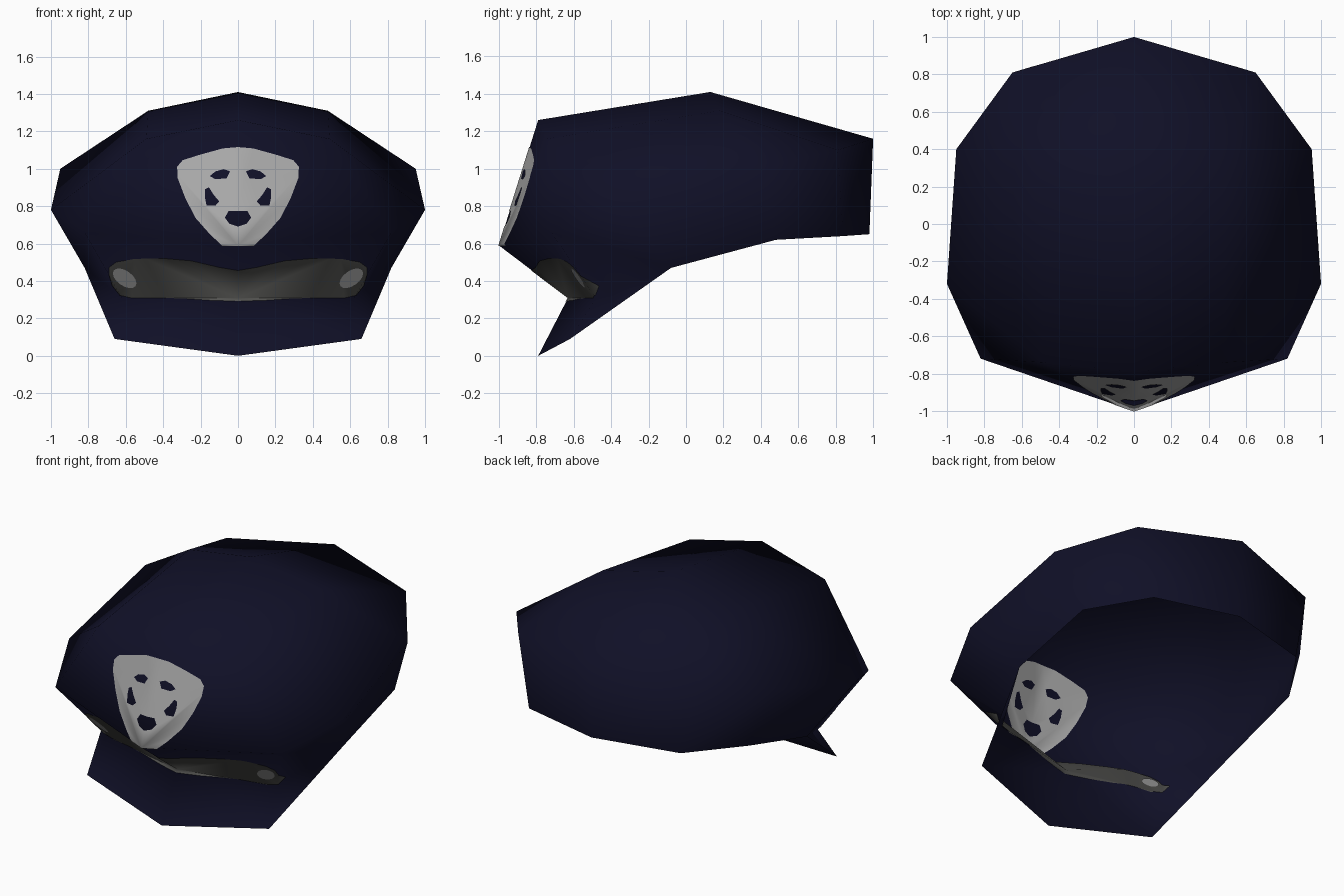
import bpy, bmesh, math
from mathutils import Vector
from mathutils.geometry import delaunay_2d_cdt

if "Cube" in bpy.data.objects:
    bpy.data.objects.remove(bpy.data.objects["Cube"])


def material(name, rgb):
    m = bpy.data.materials.new(name)
    m.diffuse_color = (*rgb, 1)
    m.use_nodes = True
    m.node_tree.nodes["Principled BSDF"].inputs["Base Color"].default_value = m.diffuse_color
    return m


NAVY = material("navy cloth", (0.005, 0.005, 0.02))
SILVER = material("silver metal", (0.40, 0.40, 0.40))
GREY = material("dark grey strap", (0.085, 0.085, 0.08))

# Key points of the right half of the cap
P = {
    # widest crown ring, front to back
    "A0": (0, -1, .59), "A1": (.82, -.72, .66), "A2": (1, -.32, .78),
    "A3": (.95, .40, 1.0), "A4": (.65, .81, 1.10), "A5": (0, 1, 1.16),
    # crown top
    "T0": (0, -.79, 1.26), "T1": (.49, -.74, 1.16),
    "T2": (.48, .18, 1.31), "T3": (0, .13, 1.41),
    # lower rim, front to back
    "R0": (0, -.63, .31), "R1": (.62, -.48, .31), "R2": (.82, -.08, .47),
    "R3": (.80, .48, .62), "R4": (.55, .84, .64), "R5": (0, .98, .65),
    # peak
    "V0": (0, -.79, 0), "V1": (.66, -.62, .09),
}
FRONT = ["A0 T1 T0", "A0 A1 T1", "A0 R0 A1", "R0 R1 A1", "R0 V0 V1",
         "R0 V1 R1", "V1 R2 R1", "A1 R1 R2", "A1 R2 A2"]
REST = ["A1 A2 T1", "A2 A3 T2 T1", "A3 A4 T2", "A4 A5 T3 T2", "T0 T1 T2 T3",
        "A2 R2 R3 A3", "A3 R3 R4 A4", "A4 R4 R5 A5"]


def make_object(name, bm, mat):
    for f in bm.faces:
        f.smooth = True
    me = bpy.data.meshes.new(name)
    bm.to_mesh(me)
    bm.free()
    me.materials.append(mat)
    ob = bpy.data.objects.new(name, me)
    bpy.context.collection.objects.link(ob)
    mirror = ob.modifiers.new("mirror", 'MIRROR')
    mirror.merge_threshold = 0.0005
    return ob


# Cap shell: crown, band and peak as one open sheet
bm = bmesh.new()
bv = {k: bm.verts.new(c) for k, c in P.items()}
for names in FRONT + REST:
    bm.faces.new([bv[n] for n in names.split()])
bmesh.ops.recalc_face_normals(bm, faces=bm.faces)
bm.normal_update()
if max(bm.faces, key=lambda f: f.calc_center_median().z).normal.z < 0:
    bmesh.ops.reverse_faces(bm, faces=bm.faces)
make_object("cap_shell", bm, NAVY)


# Helpers that lay flat outlines (x, z) onto the front of the cap
TRIS = [[Vector(P[n]) for n in t.split()] for t in FRONT]


def surface_y(x, z):
    best = None
    for a, b, c in TRIS:
        d = (b.x - a.x) * (c.z - a.z) - (c.x - a.x) * (b.z - a.z)
        u = ((x - a.x) * (c.z - a.z) - (c.x - a.x) * (z - a.z)) / d
        v = ((b.x - a.x) * (z - a.z) - (x - a.x) * (b.z - a.z)) / d
        m = min(u, v, 1 - u - v)
        if best is None or m > best[0]:
            best = (m, a.y + u * (b.y - a.y) + v * (c.y - a.y))
    return best[1]


def inside(p, loop):
    hit = False
    for (x1, z1), (x2, z2) in zip(loop, loop[1:] + loop[:1]):
        if (z1 > p[1]) != (z2 > p[1]) and p[0] < x1 + (p[1] - z1) / (z2 - z1) * (x2 - x1):
            hit = not hit
    return hit


def plate(name, mat, outline, holes=(), gap=0.003):
    pts, edges = [], []
    cap_loops = [[(v.x, v.z) for v in t] for t in TRIS]
    for loop in [outline, *holes, *cap_loops]:
        s, n = len(pts), len(loop)
        pts += [Vector(p) for p in loop]
        edges += [(s + i, s + (i + 1) % n) for i in range(n)]
    co, _, faces, *_ = delaunay_2d_cdt(pts, edges, [], 0, 1e-5)
    bm = bmesh.new()
    vs = [bm.verts.new((c[0], surface_y(*c), c[1])) for c in co]
    for f in faces:
        mid = sum((co[i] for i in f), Vector((0, 0))) / len(f)
        if inside(mid, outline) and not any(inside(mid, h) for h in holes):
            bm.faces.new([vs[i] for i in f])
    bmesh.ops.delete(bm, geom=[v for v in bm.verts if not v.link_faces], context='VERTS')
    for f in bm.faces:
        f.normal_update()
        if f.normal.y > 0:
            f.normal_flip()
    bm.normal_update()
    # one skin outside the cloth, one inside
    normals = {v: v.normal.copy() for v in bm.verts}
    inner = {v: bm.verts.new(v.co - n * gap) for v, n in normals.items()}
    for f in list(bm.faces):
        bm.faces.new([inner[v] for v in reversed(f.verts)])
    for v, n in normals.items():
        seam = abs(v.co.x) < 1e-4
        v.co += n * gap
        if seam:
            v.co.x = inner[v].co.x = 0
    make_object(name, bm, mat)


# Badge with five cut-outs (right half, mirrored)
plate("badge", SILVER,
      [(0, 1.115), (.08, 1.108), (.2, 1.075), (.295, 1.045), (.325, 1.01), (.322, .95),
       (.28, .84), (.225, .735), (.15, .65), (.085, .59), (0, .588)],
      [[(.042, .985), (.075, .997), (.12, .985), (.15, .96), (.12, .943), (.06, .948)],
       [(.155, .9), (.175, .89), (.177, .85), (.168, .803), (.12, .802), (.1, .825), (.13, .86)],
       [(0, .773), (.05, .772), (.07, .738), (.045, .705), (0, .69)]])

# Chin strap above the peak
plate("chin_strap", GREY,
      [(0, .458), (.1, .475), (.25, .51), (.4, .523), (.55, .52), (.65, .503), (.688, .475),
       (.69, .435), (.67, .375), (.63, .325), (.55, .306), (.4, .312), (.3, .305),
       (.15, .295), (0, .29)])

# Strap buttons: tilted ovals at the strap ends
tilt = math.radians(35)
oval = []
for i in range(16):
    a = 2 * math.pi * i / 16
    u, v = .072 * math.cos(a), .04 * math.sin(a)
    oval.append((.605 + u * math.cos(tilt) - v * math.sin(tilt),
                 .418 + u * math.sin(tilt) + v * math.cos(tilt)))
plate("strap_button", SILVER, oval, gap=0.006)
